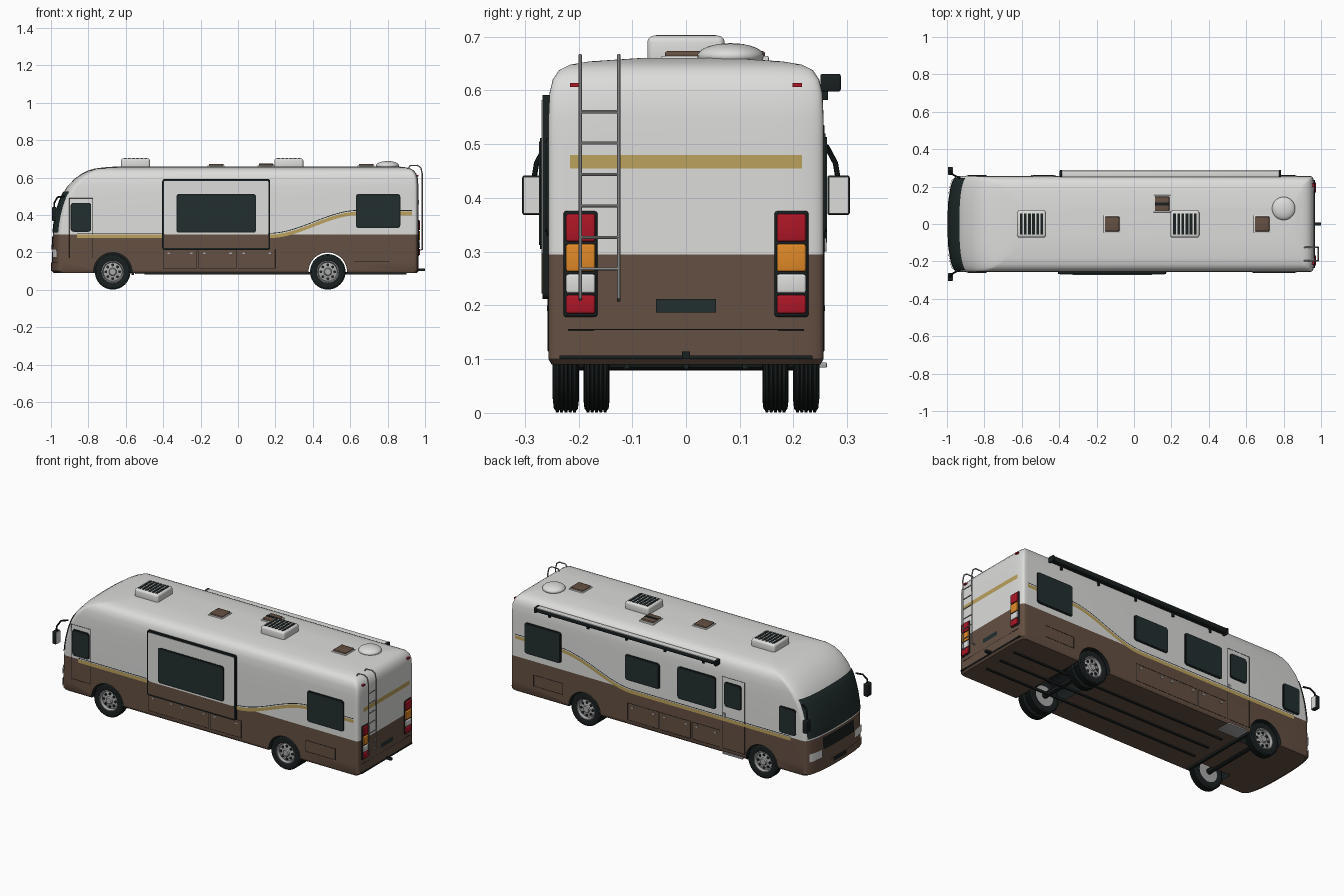
import bpy, bmesh, math
from mathutils import Vector

old = bpy.data.objects.get("Cube")
if old:
    bpy.data.objects.remove(old, do_unlink=True)


def material(name, *rgb):
    m = bpy.data.materials.new(name)
    m.use_nodes = True
    m.diffuse_color = (*rgb, 1)
    m.node_tree.nodes["Principled BSDF"].inputs["Base Color"].default_value = (*rgb, 1)
    return m


WHITE = material("white paint", .72, .72, .71)
BROWN = material("brown paint", .13, .08, .055)
GLASS = material("dark glass", .016, .028, .028)
BLACK = material("black rubber", .01, .014, .014)
GOLD = material("gold stripe", .5, .36, .11)
RED = material("red lens", .42, .008, .02)
AMBER = material("amber lens", .75, .25, .02)
GREY = material("grey metal", .4, .4, .4)


def finish(name, bm, *mats):
    bmesh.ops.recalc_face_normals(bm, faces=bm.faces)
    me = bpy.data.meshes.new(name)
    bm.to_mesh(me)
    bm.free()
    for m in mats:
        me.materials.append(m)
    me.shade_smooth()
    me.set_sharp_from_angle(angle=math.radians(35))
    ob = bpy.data.objects.new(name, me)
    bpy.context.collection.objects.link(ob)
    return ob


def box(name, x, y, z, mat, bevel=0):
    bm = bmesh.new()
    bmesh.ops.create_cube(bm, size=1)
    for v in bm.verts:
        v.co = [(a + b) / 2 + c * (b - a) for (a, b), c in zip((x, y, z), v.co)]
    if bevel:
        bmesh.ops.bevel(bm, geom=bm.edges[:], offset=bevel, segments=3, affect='EDGES', profile=.5)
    return finish(name, bm, mat)


def tube(name, pts, r, mat, closed=False):
    cu = bpy.data.curves.new(name, 'CURVE')
    cu.dimensions = '3D'
    cu.bevel_depth, cu.bevel_resolution = r, 2
    cu.use_fill_caps = True
    sp = cu.splines.new('POLY')
    sp.points.add(len(pts) - 1)
    for p, q in zip(sp.points, pts):
        p.co = (*q, 1)
    sp.use_cyclic_u = closed
    tmp = bpy.data.objects.new(name, cu)
    me = bpy.data.meshes.new_from_object(tmp)
    bpy.data.objects.remove(tmp)
    bm = bmesh.new()
    bm.from_mesh(me)
    return finish(name, bm, mat)


def lathe(name, profile, centre, side, mat, segs=32):
    """Revolve (radius, inward depth) points around a sideways axis."""
    bm = bmesh.new()
    vs = [bm.verts.new((centre[0] + r, centre[1] - side * d, centre[2])) for r, d in profile]
    es = [bm.edges.new(p) for p in zip(vs, vs[1:])]
    bmesh.ops.spin(bm, geom=vs + es, cent=centre, axis=(0, 1, 0), angle=math.tau, steps=segs)
    bmesh.ops.remove_doubles(bm, verts=bm.verts, dist=1e-5)
    return finish(name, bm, mat)


# Body shell: stacked plan outlines, given as height, nose, tail, half width
HW = .256
LEVELS = [(.09, -.985, .955, .25), (.1, -.995, .965, HW), (.15, -.995, .965, HW),
          (.295, -.99, .965, HW), (.35, -.984, .965, HW), (.4, -.975, .965, HW),
          (.45, -.962, .965, HW), (.5, -.944, .965, HW), (.55, -.915, .965, .256),
          (.595, -.872, .962, .254), (.62, -.836, .954, .248), (.638, -.8, .94, .236),
          (.648, -.765, .922, .216), (.654, -.72, .9, .18), (.66, -.64, .85, .09)]
BOW = {-1: (.055, 2.5), 1: (.035, 6)}


def outline_at(level, steps=16):
    z, nose, tail, hw = level
    pts = []
    for end, x in ((-1, nose), (1, tail)):
        depth, p = BOW[end]
        for i in range(-steps, steps + 1):
            a = i / steps * math.pi / 2
            y = math.copysign(abs(math.sin(a)) ** (2 / p), a) * hw
            pts.append((x - end * depth * (1 - max(math.cos(a), 0) ** (2 / p)), -end * y, z))
    return pts


def end_x(end, y, z):
    for a, b in zip(LEVELS, LEVELS[1:]):
        if a[0] <= z <= b[0]:
            k = (z - a[0]) / (b[0] - a[0])
            _, nose, tail, hw = [u + (v - u) * k for u, v in zip(a, b)]
            break
    depth, p = BOW[end]
    t = min(abs(y) / hw, 1)
    return (tail if end > 0 else nose) - end * depth * (1 - (1 - t ** p) ** (1 / p))


bm = bmesh.new()
rings = [[bm.verts.new(p) for p in outline_at(l)] for l in LEVELS]
for lo, hi in zip(rings, rings[1:]):
    for i in range(len(lo)):
        bm.faces.new((lo[i - 1], lo[i], hi[i], hi[i - 1]))
bm.faces.new(rings[0])
bm.faces.new(rings[-1])
for f in bm.faces:
    f.material_index = int(f.calc_center_median().z < .295)
body = finish("body", bm, WHITE, BROWN, BLACK)

# Wheel wells
WHEEL_Z, FRONT_X, REAR_X = .096, -.67, .48
for x, y0, y1 in ((FRONT_X, .15, .3), (FRONT_X, -.3, -.15), (REAR_X, -.3, .3)):
    well = lathe("well_cutter", [(0, 0), (.103, 0), (.103, y1 - y0), (0, y1 - y0)], (x, y1, WHEEL_Z), 1, BLACK, 48)
    well.data.materials.clear()
    for m in (WHITE, BROWN, BLACK):
        well.data.materials.append(m)
    for p in well.data.polygons:
        p.material_index = 2
    mod = body.modifiers.new("well", 'BOOLEAN')
    mod.operation, mod.object, mod.solver = 'DIFFERENCE', well, 'EXACT'
    bpy.context.view_layer.update()
    cut = bpy.data.meshes.new_from_object(body.evaluated_get(bpy.context.evaluated_depsgraph_get()))
    body.modifiers.clear()
    body.data = cut
    bpy.data.objects.remove(well)
body.data.set_sharp_from_angle(angle=math.radians(35))


def end_panel(name, end, y0, y1, z0, z1, mat, lift=.004, ny=20, nz=8):
    """Sheet that follows the curved nose or tail."""
    bm = bmesh.new()
    grid = []
    for j in range(nz + 1):
        z = z0 + (z1 - z0) * j / nz
        ys = [y0 + (y1 - y0) * i / ny for i in range(ny + 1)]
        grid.append([bm.verts.new((end_x(end, y, z) + end * lift, y * 1.012, z)) for y in ys])
    for a, b in zip(grid, grid[1:]):
        for i in range(ny):
            bm.faces.new((a[i], a[i + 1], b[i + 1], b[i]))
    return finish(name, bm, mat)


def side_plate(name, side, x0, x1, z0, z1, depth, mat, r=.012):
    """Rounded plate standing out from a side wall."""
    bm = bmesh.new()
    ring = []
    for k, (cx, cz) in enumerate(((x1 - r, z1 - r), (x0 + r, z1 - r), (x0 + r, z0 + r), (x1 - r, z0 + r))):
        for i in range(5):
            a = (k + i / 4) * math.pi / 2
            ring.append(bm.verts.new((cx + r * math.cos(a), side * (HW - .004), cz + r * math.sin(a))))
    face = bm.faces.new(ring)
    new = bmesh.ops.extrude_face_region(bm, geom=[face])["geom"]
    bmesh.ops.translate(bm, verts=[v for v in new if isinstance(v, bmesh.types.BMVert)],
                        vec=(0, side * (depth + .004), 0))
    return finish(name, bm, mat)


def window(name, side, x0, x1, z0, z1, base=0):
    side_plate(name + "_seal", side, x0, x1, z0, z1, base + .004, BLACK, .015)
    side_plate(name + "_glass", side, x0 + .007, x1 - .007, z0 + .007, z1 - .007, base + .006, GLASS, .01)


def seam(name, side, x0, x1, z0, z1):
    y = side * HW
    tube(name, [(x0, y, z0), (x1, y, z0), (x1, y, z1), (x0, y, z1)], .0014, BLACK, True)


def stripe_z(x):
    t = min(max((x - .17) / .47, 0), 1)
    return .276 + .122 * t * t * (3 - 2 * t)


def side_stripe(name, side, low, high, mat):
    bm = bmesh.new()
    xs = [-.86 + 1.79 * i / 80 for i in range(81)]
    rows = [[bm.verts.new((x, side * (HW + .0015), stripe_z(x) + h)) for x in xs] for h in (low, high)]
    for i in range(80):
        bm.faces.new((rows[0][i], rows[0][i + 1], rows[1][i + 1], rows[1][i]))
    finish(name, bm, mat)


# Parts shared by both sides
for side, tag in ((1, "left"), (-1, "right")):
    side_stripe(tag + "_gold_stripe", side, 0, .019, GOLD)
    side_stripe(tag + "_pinstripe", side, .024, .028, BLACK)
    window(tag + "_cab_window", side, -.895, -.785, .31, .465)
    window(tag + "_rear_window", side, .63, .868, .33, .512)
    for x0, x1 in ((-.4, -.22), (-.21, -.01), (0, .2)):
        seam(tag + "_bay_seam", side, x0, x1, .115, .215)
        for x in (x0 + .03, x1 - .03):
            side_plate(tag + "_latch", side, x - .007, x + .007, .19, .2, .003, GREY, .003)
    seam(tag + "_rear_bay_seam", side, .62, .81, .15, .215)
    # Mirror
    y = side * .284
    tube(tag + "_mirror_arm", [(-.93, side * .245, .5), (-.965, side * .262, .495), (-.982, side * .278, .465), (-.982, y, .43)], .005, BLACK)
    box(tag + "_mirror", (-.995, -.97), (y - .021, y + .021), (.368, .442), BLACK, .005)
    box(tag + "_mirror_face", (-.972, -.967), (y - .018, y + .018), (.371, .439), WHITE)
    # Nose and tail lamps
    a, b = sorted((side * .15, side * .238))
    end_panel(tag + "_headlight", -1, a, b, .172, .218, WHITE, .005)
    y = side * .196
    box(tag + "_tail_lamp_frame", (.94, .968), (y - .032, y + .032), (.178, .376), BLACK, .006)
    for z0, z1, mat in ((.185, .219, RED), (.223, .258, WHITE), (.263, .314, AMBER), (.319, .37, RED)):
        box(tag + "_tail_lens", (.95, .974), (y - .027, y + .027), (z0, z1), mat, .004)
    box(tag + "_marker_lamp", (.94, .966), (side * .207 - .009, side * .207 + .009), (.606, .614), RED)

# Right side: driver door and slide-out room
seam("cab_door_seam", -1, -.903, -.777, .17, .49)
side_plate("slide_out_trim", -1, -.405, .172, .212, .592, .011, BLACK)
side_plate("slide_out_upper", -1, -.395, .162, .295, .582, .013, WHITE, .006)
side_plate("slide_out_lower", -1, -.395, .162, .222, .295, .013, BROWN, .003)
window("slide_out_window", -1, -.33, .097, .305, .512, .012)

# Left side: windows, entry door, step and awning
window("middle_window", 1, -.01, .215, .35, .5)
window("lounge_window", 1, -.375, -.125, .33, .52)
window("door_window", 1, -.54, -.43, .365, .51)
seam("entry_door_seam", 1, -.56, -.415, .115, .535)
side_plate("door_handle", 1, -.435, -.42, .3, .325, .005, GREY, .004)
box("entry_step", (-.55, -.42), (.17, .262), (.084, .094), GREY, .002)
box("awning_case", (-.385, .775), (.25, .286), (.604, .628), BLACK, .006)
box("awning_cover", (-.385, .775), (.25, .284), (.622, .63), WHITE, .002)
for x in (-.39, .78):
    box("awning_end", (x - .007, x + .007), (.25, .288), (.598, .631), BLACK, .004)
for i in range(5):
    box("awning_bracket", (-.3 + i * .25, -.29 + i * .25), (.25, .264), (.582, .61), BLACK)

# Nose
end_panel("windshield", -1, -.243, .243, .305, .525, GLASS, .004, 40, 22)
end_panel("grille", -1, -.14, .14, .215, .285, BLACK)
end_panel("front_bumper", -1, -.25, .25, .1, .145, BROWN, .005, 40, 2)
end_panel("front_plate", -1, -.06, .06, .118, .142, BLACK, .0055)

# Tail
end_panel("rear_gold_stripe", 1, -.213, .213, .455, .48, GOLD, .002)
end_panel("rear_plate", 1, -.055, .055, .187, .212, GLASS, .004)
tube("rear_bumper_seam", [(.964, y, .155) for y in (-.22, .22)], .0014, BLACK)
box("rear_bumper_strip", (.94, .968), (-.235, .235), (.1, .107), BLACK)
box("hitch", (.93, .999), (-.007, .007), (.1, .114), BLACK)

# Ladder
for y in (-.197, -.125):
    tube("ladder_rail", [(.966, y, .21), (.985, y, .215), (.985, y, .62), (.978, y, .652), (.96, y, .665), (.92, y, .664), (.905, y, .64)], .0035, GREY)
for i in range(6):
    z = .268 + i * .0585
    tube("ladder_rung", [(.985, -.197, z), (.985, -.125, z)], .003, GREY)

# Roof equipment
for x in (-.548, .272):
    box("air_conditioner", (x - .077, x + .077), (-.072, .072), (.645, .702), WHITE, .012)
    for i in range(6):
        c = x - .055 + i * .022
        box("air_conditioner_slot", (c - .0075, c + .0075), (-.056, .056), (.695, .7035), BLACK)
for x, y in ((-.117, 0), (.685, 0), (.15, .108)):
    box("vent_base", (x - .046, x + .046), (y - .046, y + .046), (.645, .664), WHITE, .003)
    box("vent_lid", (x - .039, x + .039), (y - .039, y + .039), (.655, .673), BROWN, .004)
box("vent_slot", (.113, .187), (.1, .116), (.66, .675), BLACK)
bm = bmesh.new()
bmesh.ops.create_uvsphere(bm, u_segments=32, v_segments=16, radius=1)
for v in bm.verts:
    v.co = Vector((.8 + v.co.x * .062, .083 + v.co.y * .062, .664 + v.co.z * .024))
finish("satellite_dome", bm, WHITE)

# Wheels: ribbed tyres, dished rims with vent holes
tyre = [(.058, .004), (.07, 0), (.088, .002)]
for i in range(5):
    d = .005 + i * .008
    tyre += [(.091, d), (.095, d + .001), (.095, d + .006), (.091, d + .007)]
tyre += [(.088, .047), (.07, .049), (.058, .045)]
rim = [(0, .004), (.017, .004), (.021, .012), (.05, .018), (.055, .003), (.06, .004), (.06, .045), (0, .045)]
for side in (1, -1):
    for x, tag in ((FRONT_X, "front"), (REAR_X, "rear")):
        c = (x, side * .248, WHEEL_Z)
        lathe(tag + "_tyre", tyre, c, side, BLACK)
        lathe(tag + "_rim", rim, c, side, GREY)
        for i in range(8):
            a = i * math.tau / 8
            hole = (x + .037 * math.cos(a), c[1], WHEEL_Z + .037 * math.sin(a))
            lathe(tag + "_rim_hole", [(0, .0125), (.008, .0125), (.008, .02)], hole, side, BLACK, 10)
    inner = (REAR_X, side * .191, WHEEL_Z)
    lathe("inner_rear_tyre", tyre, inner, side, BLACK)
    lathe("inner_rear_rim", rim, inner, side, GREY)

# Underside
for x in (FRONT_X, REAR_X):
    tube("axle", [(x, -.2, WHEEL_Z), (x, .2, WHEEL_Z)], .016, BLACK)
for y in (-.11, 0, .11):
    box("chassis_rail", (-.5, .9), (y - .005, y + .005), (.082, .095), BLACK)
box("cross_member", (-.57, -.555), (-.235, .235), (.079, .095), BLACK)
